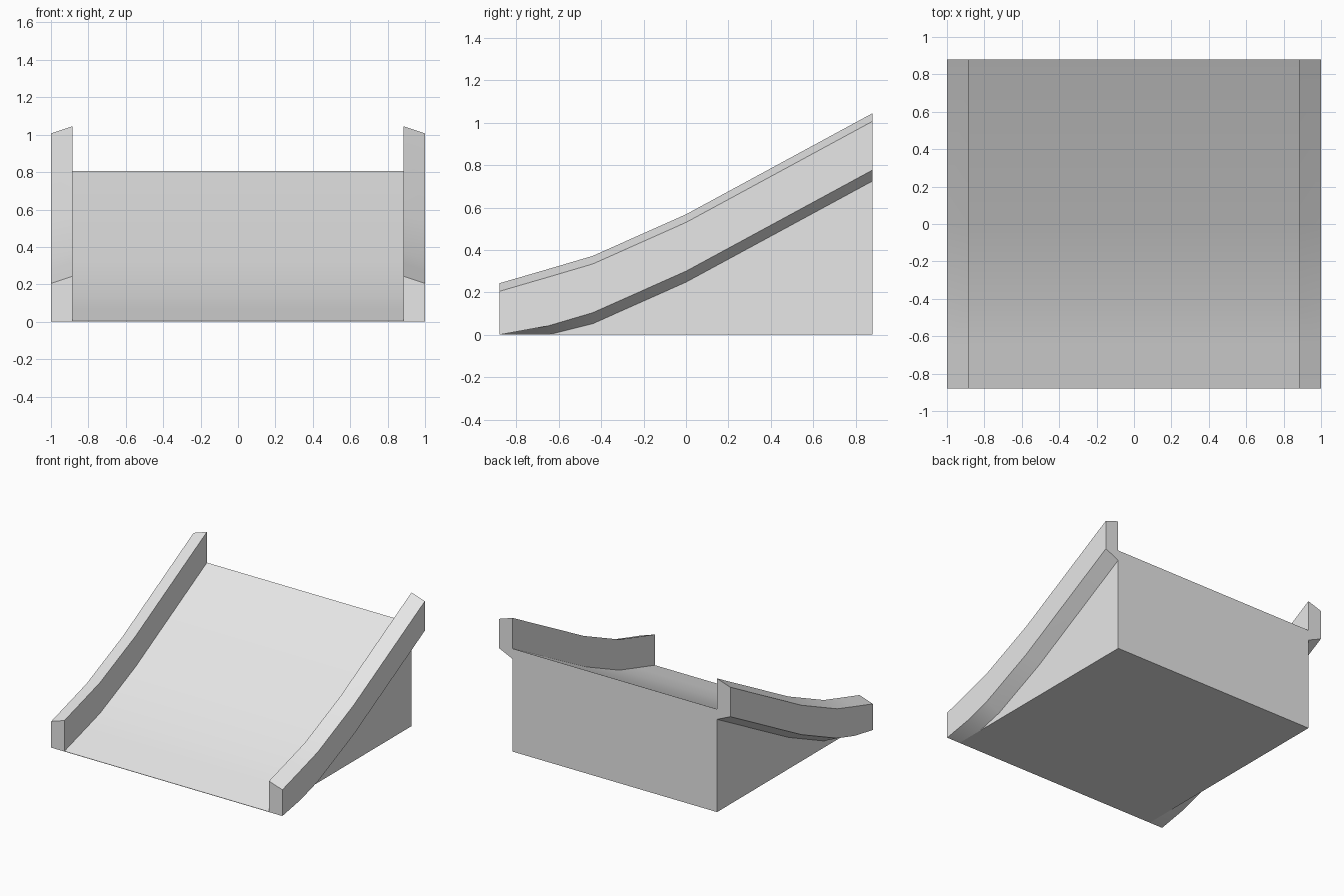
import bpy
import bmesh
import math

cube = bpy.data.objects.get("Cube")
if cube:
    bpy.data.objects.remove(cube, do_unlink=True)

grey = bpy.data.materials.new("plain grey")
grey.use_nodes = True
grey.diffuse_color = (0.8, 0.8, 0.8, 1)
grey.node_tree.nodes["Principled BSDF"].inputs["Base Color"].default_value = grey.diffuse_color

INNER, OUTER = 0.885, 1.0

# Deck curve: (y, height), front to back
DECK = [(-0.88, 0.003), (-0.65, 0.07), (-0.44, 0.132), (0, 0.328), (0.88, 0.805)]


def loft(name, sections):
    """Skin a row of equal (x, y, z) loops into a closed solid."""
    bm = bmesh.new()
    rings = [[bm.verts.new(p) for p in loop] for loop in sections]
    for a, b in zip(rings, rings[1:]):
        for i in range(len(a)):
            j = (i + 1) % len(a)
            bm.faces.new((a[i], a[j], b[j], b[i]))
    bm.faces.new(rings[0])
    bm.faces.new(rings[-1])
    bmesh.ops.recalc_face_normals(bm, faces=bm.faces)
    mesh = bpy.data.meshes.new(name)
    bm.to_mesh(mesh)
    bm.free()
    mesh.materials.append(grey)
    obj = bpy.data.objects.new(name, mesh)
    bpy.context.collection.objects.link(obj)
    bpy.ops.object.select_all(action='DESELECT')
    obj.select_set(True)
    bpy.context.view_layer.objects.active = obj
    bpy.ops.object.shade_smooth_by_angle(angle=math.radians(30))
    return obj


# Solid wedge under the sloping deck
loft("ramp_body", [[(-INNER, y, 0), (INNER, y, 0), (INNER, y, z), (-INNER, y, z)]
                   for y, z in DECK])


# Side rails: bevelled top, underside angled up towards the outside
def rail_section(side, y, z):
    low_in, low_out = max(z - 0.08, 0), max(z - 0.028, 0)
    return [(side * INNER, y, low_in), (side * OUTER, y, low_out),
            (side * OUTER, y, z + 0.202), (side * INNER, y, z + 0.24)]


for name, side in (("left_rail", 1), ("right_rail", -1)):
    loft(name, [rail_section(side, y, z) for y, z in DECK])
